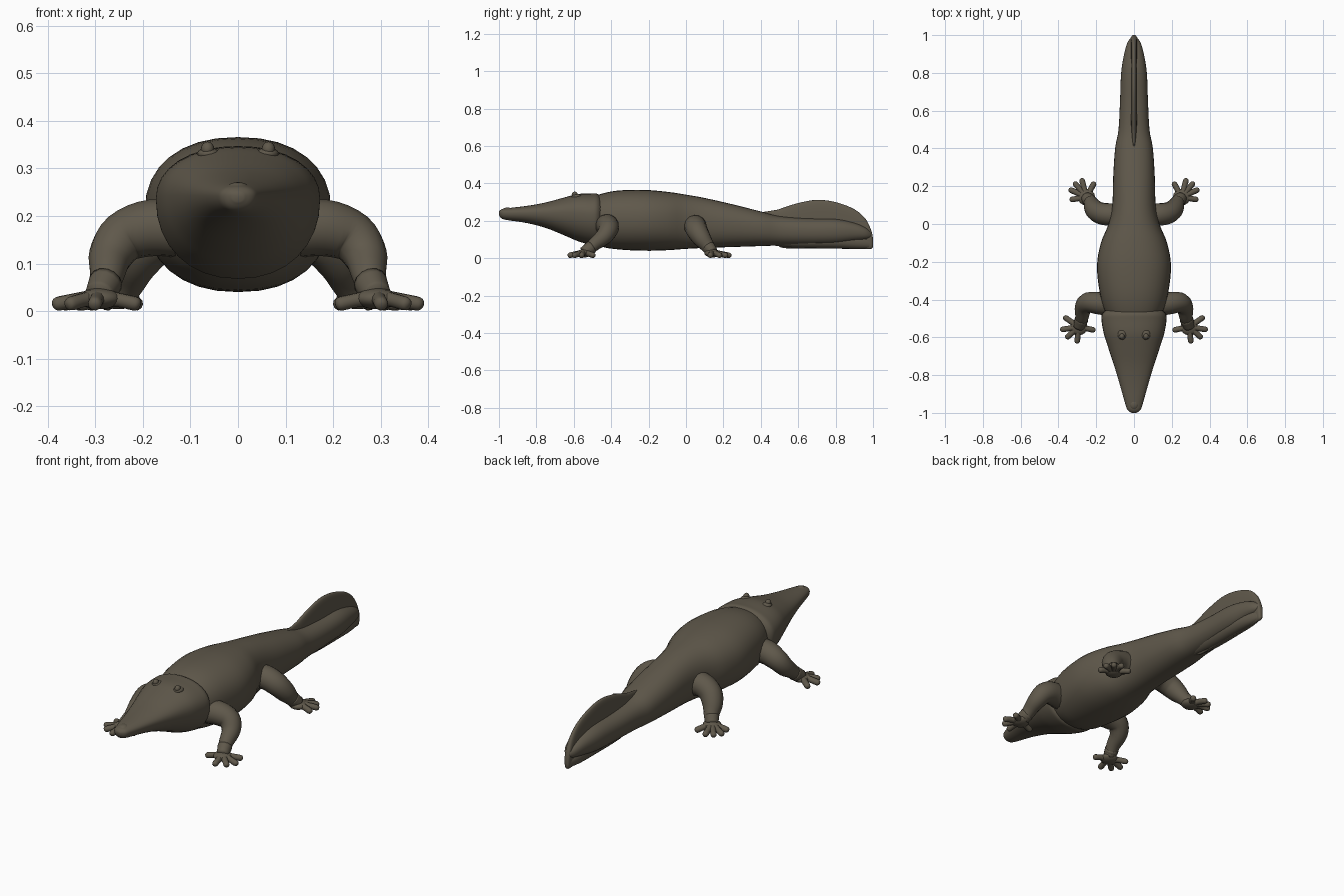
import bpy, bmesh, math
from mathutils import Vector

cube = bpy.data.objects.get("Cube")
if cube:
    bpy.data.objects.remove(cube, do_unlink=True)

hide = bpy.data.materials.new("dark olive brown hide")
colour = (0.115, 0.098, 0.07, 1)
hide.diffuse_color = colour
hide.use_nodes = True
shader = hide.node_tree.nodes["Principled BSDF"]
shader.inputs["Base Color"].default_value = colour
shader.inputs["Roughness"].default_value = 0.8


def smooth_path(keys, steps):
    """Catmull-Rom interpolation of tuples of any length."""
    out = []
    last = len(keys) - 1
    for i in range(last):
        a, b, c, d = keys[max(i - 1, 0)], keys[i], keys[i + 1], keys[min(i + 2, last)]
        for s in range(steps):
            t = s / steps
            out.append([q + t / 2 * (r - p + t * (2 * p - 5 * q + 4 * r - w
                        + t * (3 * (q - r) + w - p)))
                        for p, q, r, w in zip(a, b, c, d)])
    out.append(list(keys[-1]))
    return out


def finish(name, bm, mirror=False):
    bmesh.ops.recalc_face_normals(bm, faces=bm.faces)
    mesh = bpy.data.meshes.new(name)
    bm.to_mesh(mesh)
    bm.free()
    mesh.materials.append(hide)
    obj = bpy.data.objects.new(name, mesh)
    bpy.context.collection.objects.link(obj)
    for poly in mesh.polygons:
        poly.use_smooth = True
    if mirror:
        obj.modifiers.new("Mirror", 'MIRROR')
    return obj


def skin(bm, rings):
    """Bridge a row of closed rings and cap both ends."""
    loops = [[bm.verts.new(p) for p in ring] for ring in rings]
    n = len(loops[0])
    for a, b in zip(loops, loops[1:]):
        for i in range(n):
            j = (i + 1) % n
            bm.faces.new((a[i], a[j], b[j], b[i]))
    bm.faces.new(loops[0])
    bm.faces.new(loops[-1])


def spow(v, e):
    return math.copysign(abs(v) ** e, v)


def loft(name, keys, widest=0.5, power=2.2, sides=32, steps=4):
    """Stations of y, half width, bottom and top."""
    rings = []
    for y, w, lo, hi in smooth_path(keys, steps):
        mid = lo + (hi - lo) * widest
        ring = []
        for i in range(sides):
            a = math.tau * i / sides
            s = spow(math.sin(a), 2 / power)
            ring.append((w * spow(math.cos(a), 2 / power), y,
                         mid + s * ((hi - mid) if s > 0 else (mid - lo))))
        rings.append(ring)
    bm = bmesh.new()
    skin(bm, rings)
    return finish(name, bm)


def tube(bm, keys, sides=14, steps=4):
    """Round limb through points of x, y, z and radius."""
    path = smooth_path(keys, steps)
    pts = [Vector(p[:3]) for p in path]
    rings = []
    side = None
    for i, p in enumerate(pts):
        axis = (pts[min(i + 1, len(pts) - 1)] - pts[max(i - 1, 0)]).normalized()
        if side is None:
            side = axis.orthogonal()
        side = (side - axis * side.dot(axis)).normalized()
        up = axis.cross(side)
        r = path[i][3]
        rings.append([p + r * (side * math.cos(math.tau * k / sides)
                               + up * math.sin(math.tau * k / sides))
                      for k in range(sides)])
    skin(bm, rings)


def ball(bm, centre, scale):
    made = bmesh.ops.create_uvsphere(bm, u_segments=16, v_segments=10, radius=1)
    for v in made["verts"]:
        v.co = Vector(centre) + Vector(a * b for a, b in zip(v.co, scale))


# Trunk running into the tail
loft("body", [
    (-0.56, 0.10, 0.12, 0.30), (-0.46, 0.155, 0.065, 0.342),
    (-0.36, 0.182, 0.047, 0.362), (-0.22, 0.196, 0.04, 0.365),
    (-0.1, 0.175, 0.043, 0.355), (0, 0.135, 0.05, 0.34),
    (0.1, 0.115, 0.055, 0.322), (0.25, 0.11, 0.06, 0.288),
    (0.4, 0.1, 0.065, 0.25), (0.5, 0.082, 0.068, 0.225),
    (0.65, 0.074, 0.07, 0.213), (0.8, 0.068, 0.075, 0.21),
    (0.9, 0.052, 0.09, 0.19), (0.96, 0.035, 0.1, 0.165),
    (0.99, 0.014, 0.11, 0.14)], widest=0.52, power=2.25)

# Long wedge head ending in a blunt snout
loft("head", [
    (-1.0, 0.012, 0.23, 0.25), (-0.985, 0.034, 0.212, 0.262),
    (-0.95, 0.047, 0.203, 0.268), (-0.85, 0.075, 0.188, 0.28),
    (-0.75, 0.105, 0.162, 0.298), (-0.65, 0.138, 0.122, 0.325),
    (-0.58, 0.16, 0.092, 0.343), (-0.51, 0.172, 0.072, 0.346),
    (-0.475, 0.168, 0.07, 0.345), (-0.45, 0.14, 0.1, 0.325)],
    widest=0.6, power=2.15)

# Thin paddle fin above and below the tail
loft("tail_fin", [
    (0.36, 0.006, 0.15, 0.24), (0.48, 0.014, 0.075, 0.258),
    (0.52, 0.016, 0.055, 0.27), (0.6, 0.017, 0.053, 0.295),
    (0.7, 0.017, 0.052, 0.312), (0.8, 0.017, 0.051, 0.3),
    (0.9, 0.016, 0.05, 0.262), (0.96, 0.016, 0.049, 0.21),
    (0.99, 0.015, 0.05, 0.15), (1.0, 0.008, 0.06, 0.105)], power=2.6)

# Bottom keel that rounds the paddle out
loft("tail_keel", [
    (0.45, 0.03, 0.07, 0.14), (0.6, 0.045, 0.055, 0.15),
    (0.8, 0.042, 0.052, 0.14), (0.92, 0.03, 0.05, 0.12),
    (0.99, 0.012, 0.055, 0.1)], sides=20)


def foot(bm, wrist, palm, tips):
    """Flat palm with splayed, slightly knobbed toes."""
    ball(bm, (*palm, 0.026), (0.046, 0.044, 0.022))
    tube(bm, [(*wrist, 0.036), (*palm, 0.032, 0.03)])
    for x, y in tips:
        dx, dy = x - palm[0], y - palm[1]
        at = lambda t: (palm[0] + dx * t, palm[1] + dy * t)
        tube(bm, [(*at(0.1), 0.028, 0.018), (*at(0.5), 0.023, 0.015),
                  (*at(0.85), 0.016, 0.015), (*at(0.96), 0.014, 0.011),
                  (*at(1), 0.013, 0.004)], sides=10, steps=3)


# Front limbs, bent forward at the elbow
bm = bmesh.new()
tube(bm, [(0.1, -0.43, 0.17, 0.06), (0.18, -0.42, 0.175, 0.06),
          (0.24, -0.415, 0.155, 0.054), (0.268, -0.44, 0.115, 0.046),
          (0.275, -0.49, 0.075, 0.036), (0.285, -0.53, 0.035, 0.03)])
foot(bm, (0.278, -0.505, 0.06), (0.292, -0.545),
     [(0.372, -0.49), (0.39, -0.56), (0.36, -0.605), (0.302, -0.632), (0.205, -0.563)])
finish("front_limbs", bm, True)

# Hind limbs, with toes spread to the back and outside
bm = bmesh.new()
tube(bm, [(0.06, 0.05, 0.165, 0.062), (0.13, 0.05, 0.17, 0.06),
          (0.185, 0.06, 0.145, 0.057), (0.215, 0.085, 0.105, 0.05),
          (0.23, 0.115, 0.065, 0.038), (0.245, 0.135, 0.035, 0.032)])
foot(bm, (0.235, 0.12, 0.06), (0.252, 0.142),
     [(0.34, 0.128), (0.345, 0.185), (0.318, 0.222), (0.278, 0.242), (0.208, 0.222)])
finish("hind_limbs", bm, True)

# Small raised eyes on low lids
bm = bmesh.new()
ball(bm, (0.064, -0.595, 0.34), (0.014, 0.016, 0.016))
ball(bm, (0.062, -0.585, 0.33), (0.024, 0.028, 0.014))
finish("eyes", bm, True)

# Nostril bump on the snout tip
bm = bmesh.new()
ball(bm, (0, -0.955, 0.255), (0.026, 0.03, 0.016))
finish("nostril_bump", bm)
